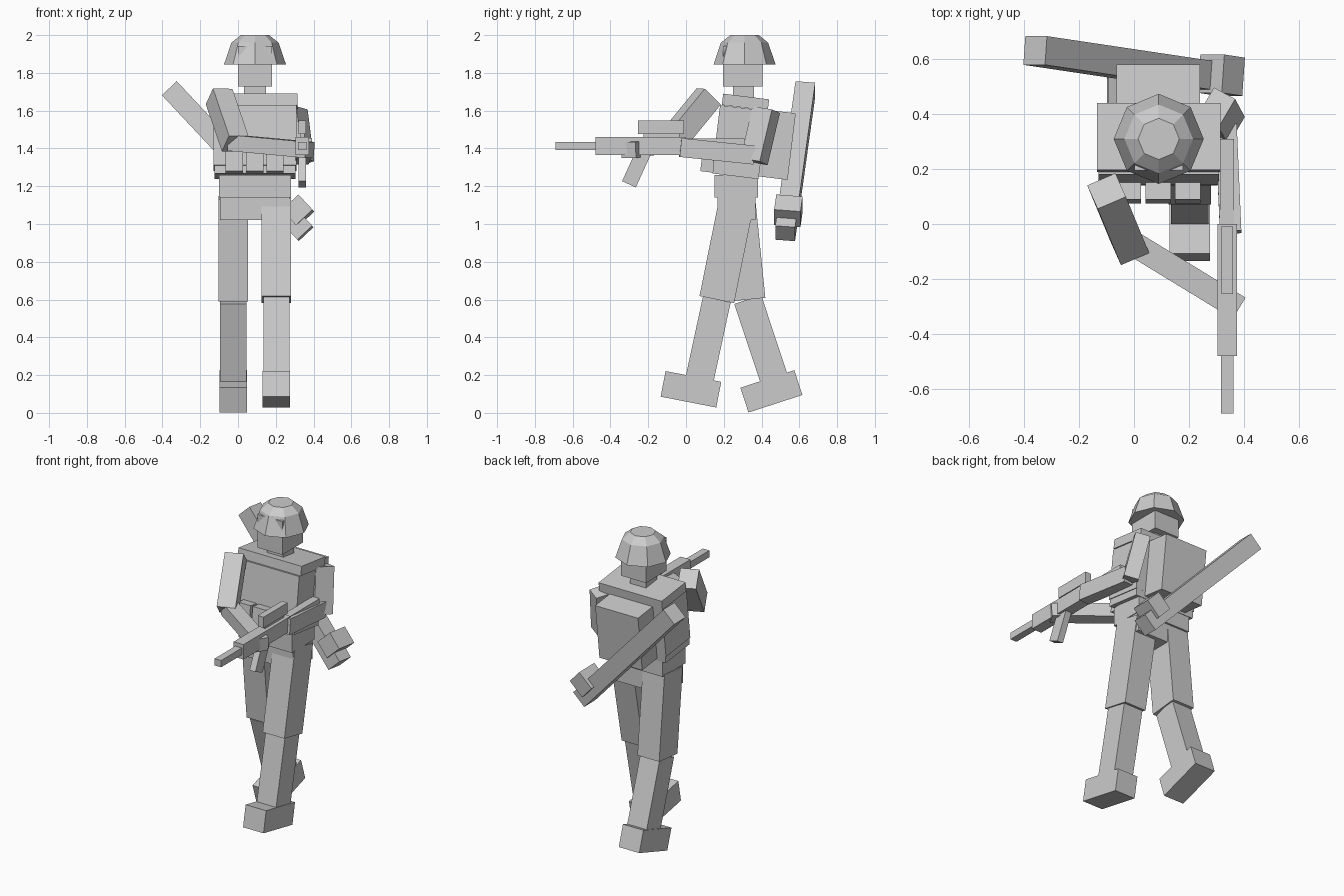
import bpy, bmesh, math
from mathutils import Matrix, Vector

cube = bpy.data.objects.get("Cube")
if cube:
    bpy.data.objects.remove(cube, do_unlink=True)

mat = bpy.data.materials.new("light_grey")
mat.use_nodes = True
GREY = (0.6, 0.6, 0.6, 1)
mat.diffuse_color = GREY
mat.node_tree.nodes["Principled BSDF"].inputs["Base Color"].default_value = GREY


def finish(name, bm):
    bmesh.ops.recalc_face_normals(bm, faces=bm.faces)
    mesh = bpy.data.meshes.new(name)
    bm.to_mesh(mesh)
    bm.free()
    mesh.materials.append(mat)
    obj = bpy.data.objects.new(name, mesh)
    bpy.context.collection.objects.link(obj)
    return obj


def box(name, center, size, pitch=0):
    """Box turned about the x axis by pitch degrees."""
    bm = bmesh.new()
    m = (Matrix.Translation(center) @ Matrix.Rotation(math.radians(pitch), 4, 'X')
         @ Matrix.Diagonal((*size, 1)))
    bmesh.ops.create_cube(bm, size=1, matrix=m)
    return finish(name, bm)


def beam(name, a, b, width, depth, side=(1, 0, 0)):
    """Box running from a to b; width is measured along side."""
    a, b = Vector(a), Vector(b)
    z = (b - a).normalized()
    x = Vector(side)
    x = (x - z * x.dot(z)).normalized()
    y = z.cross(x)
    rot = Matrix((x, y, z)).transposed().to_4x4()
    bm = bmesh.new()
    m = (Matrix.Translation((a + b) / 2) @ rot
         @ Matrix.Diagonal((width, depth, (b - a).length, 1)))
    bmesh.ops.create_cube(bm, size=1, matrix=m)
    return finish(name, bm)


# Helmet: octagonal rings closed at both ends
bm = bmesh.new()
rings = []
for radius, z in ((0.164, 1.845), (0.125, 1.96), (0.075, 2.0)):
    rings.append([bm.verts.new((0.09 + radius * math.cos(i * math.pi / 4),
                                0.31 + radius * math.sin(i * math.pi / 4), z))
                  for i in range(8)])
for low, high in zip(rings, rings[1:]):
    for i in range(8):
        j = (i + 1) % 8
        bm.faces.new((low[i], low[j], high[j], high[i]))
bm.faces.new(rings[0])
bm.faces.new(rings[-1])
finish("helmet", bm)

# Head and neck
box("head", (0.09, 0.30, 1.835), (0.178, 0.21, 0.215))
box("neck", (0.09, 0.305, 1.69), (0.115, 0.11, 0.09))

# Trunk, leaning back
LEAN = -7
box("shoulder_yoke", (0.09, 0.315, 1.645), (0.45, 0.245, 0.06), LEAN)
box("torso", (0.09, 0.285, 1.455), (0.44, 0.25, 0.32), LEAN)
box("belt", (0.09, 0.265, 1.275), (0.43, 0.245, 0.045), LEAN)
for i in range(3):
    box(f"pouch_{i + 1}", (-0.02 + 0.108 * i, 0.12, 1.335), (0.092, 0.075, 0.12), LEAN)
box("backpack", (0.088, 0.475, 1.42), (0.305, 0.17, 0.355), LEAN)
box("waist", (0.09, 0.265, 1.2), (0.38, 0.23, 0.12))
box("pelvis", (0.09, 0.267, 1.085), (0.37, 0.2, 0.13))

# Legs in mid stride: hip, knee and ankle as (y, z), then foot centre and pitch
for side, x, knee, ankle, foot, pitch in (
        ("left", 0.203, (0.163, 0.6), (0.07, 0.17), (0.026, 0.125), -11),
        ("right", -0.025, (0.327, 0.6), (0.47, 0.17), (0.452, 0.114), 18)):
    beam(side + "_thigh", (x, 0.272, 1.14), (x, *knee), 0.155, 0.187)
    beam(side + "_shin", (x, *knee), (x, *ankle), 0.138, 0.15)
    box(side + "_foot", (x, *foot), (0.146, 0.3, 0.138), pitch)

# Right arm, reaching across to the fore end of the rifle
beam("right_upper_arm", (-0.1, 0.12, 1.675), (-0.015, -0.085, 1.425), 0.112, 0.125, (0.9, 0.4, 0))
beam("right_forearm", (-0.03, -0.055, 1.43), (0.38, -0.305, 1.392), 0.09, 0.085, (0.52, 0.85, 0))

# Left arm, tucked back to the grip
beam("left_upper_arm", (0.3, 0.425, 1.605), (0.335, 0.36, 1.33), 0.09, 0.12, (0.85, -0.5, 0))
beam("left_forearm", (0.335, 0.36, 1.365), (0.352, -0.03, 1.405), 0.078, 0.1)

# Rifle
GUN_X = 0.34
box("rifle_barrel", (GUN_X, -0.58, 1.413), (0.046, 0.22, 0.044))
box("rifle_handguard", (GUN_X, -0.24, 1.412), (0.07, 0.48, 0.096))
box("rifle_stock", (GUN_X, 0.15, 1.415), (0.05, 0.32, 0.075))
box("rifle_sight_mount", (GUN_X, -0.13, 1.468), (0.025, 0.19, 0.025))
box("rifle_sight", (GUN_X, -0.132, 1.512), (0.042, 0.245, 0.07))
beam("rifle_magazine", (GUN_X, -0.225, 1.38), (GUN_X, -0.302, 1.21), 0.042, 0.08)

# Launcher tube slung diagonally across the back
top, end = Vector((-0.36, 0.632, 1.715)), Vector((0.357, 0.525, 0.95))
beam("launcher_tube", top, end, 0.105, 0.108, (0, 1, 0))
along = (end - top).normalized()
block = Vector((0.318, 0.542, 1.07))
beam("launcher_grip_block", block - along * 0.055, block + along * 0.055, 0.14, 0.12, (0, 1, 0))
